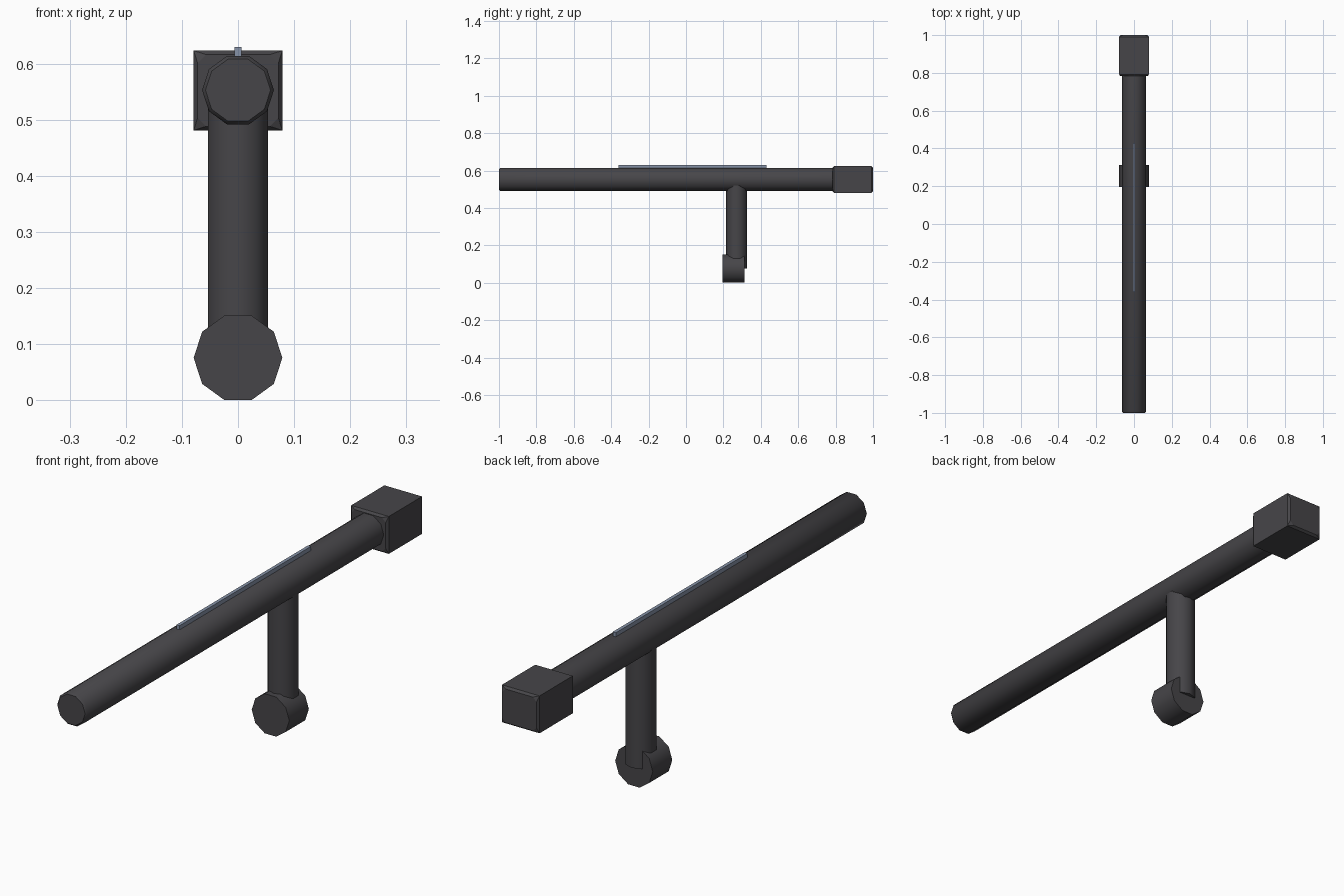
import bpy, bmesh, math
from mathutils import Matrix, Vector

if "Cube" in bpy.data.objects:
    bpy.data.objects.remove(bpy.data.objects["Cube"])


def material(name, rgb):
    m = bpy.data.materials.new(name)
    m.diffuse_color = (*rgb, 1.0)
    m.use_nodes = True
    m.node_tree.nodes["Principled BSDF"].inputs["Base Color"].default_value = m.diffuse_color
    return m


BLACK = material("dark grey", (0.062, 0.060, 0.066))
STEEL = material("blue grey", (0.24, 0.29, 0.39))


def finish(bm, name, mat, smooth=None):
    bmesh.ops.recalc_face_normals(bm, faces=bm.faces)
    mesh = bpy.data.meshes.new(name)
    bm.to_mesh(mesh)
    bm.free()
    mesh.materials.append(mat)
    ob = bpy.data.objects.new(name, mesh)
    bpy.context.collection.objects.link(ob)
    if smooth:
        bpy.ops.object.select_all(action='DESELECT')
        ob.select_set(True)
        bpy.context.view_layer.objects.active = ob
        bpy.ops.object.shade_smooth_by_angle(angle=math.radians(smooth))
    return ob


def rod(name, profile, place, sides=10):
    """Ten-sided rod from (distance, radius) steps, first corner on local x."""
    bm = bmesh.new()
    rings = [[bm.verts.new(place @ Vector((r * math.cos(math.tau * i / sides),
                                           r * math.sin(math.tau * i / sides), d)))
              for i in range(sides)] for d, r in profile]
    for a, b in zip(rings, rings[1:]):
        for i in range(sides):
            j = (i + 1) % sides
            bm.faces.new((a[i], a[j], b[j], b[i]))
    bm.faces.new(rings[0])
    bm.faces.new(rings[-1])
    return finish(bm, name, BLACK, 40)


# Local z runs along world y for the horizontal rods
along_y = Matrix.Rotation(-math.pi / 2, 4, 'X')

# Long shaft with a slightly bevelled front end
rod("shaft", [(-1, 0.058), (-0.993, 0.064), (0.82, 0.064)],
    Matrix.Translation((0, 0, 0.5525)) @ along_y)

# Upright handle, a corner facing front and back
rod("handle", [(0.075, 0.056), (0.53, 0.056)],
    Matrix.Translation((0, 0.271, 0)) @ Matrix.Rotation(math.pi / 2, 4, 'Z'))

# Round knob at the bottom of the handle
rod("handle_knob", [(0.195, 0.079), (0.312, 0.079)],
    Matrix.Translation((0, 0, 0.0755)) @ along_y)

# Square head: full square body, ends chamfered to cut-corner faces
bm = bmesh.new()
W, H, ZC = 0.079, 0.071, 0.552
for end, body in ((0.783, 0.792), (1.0, 0.991)):
    for sx in (-1, 1):
        for sz in (-1, 1):
            bm.verts.new((sx * W, body, ZC + sz * H))
            bm.verts.new((sx * (W - 0.007), end, ZC + sz * (H - 0.022)))
            bm.verts.new((sx * (W - 0.022), end, ZC + sz * (H - 0.007)))
bmesh.ops.convex_hull(bm, input=bm.verts)
bmesh.ops.dissolve_limit(bm, angle_limit=0.01, verts=bm.verts, edges=bm.edges)
finish(bm, "square_head", BLACK)

# Thin raised strip along the top of the shaft
bm = bmesh.new()
bmesh.ops.create_cube(bm, size=1, matrix=Matrix.Translation((0, 0.035, 0.6185))
                      @ Matrix.Diagonal((0.013, 0.79, 0.021, 1)))
finish(bm, "top_strip", STEEL)
